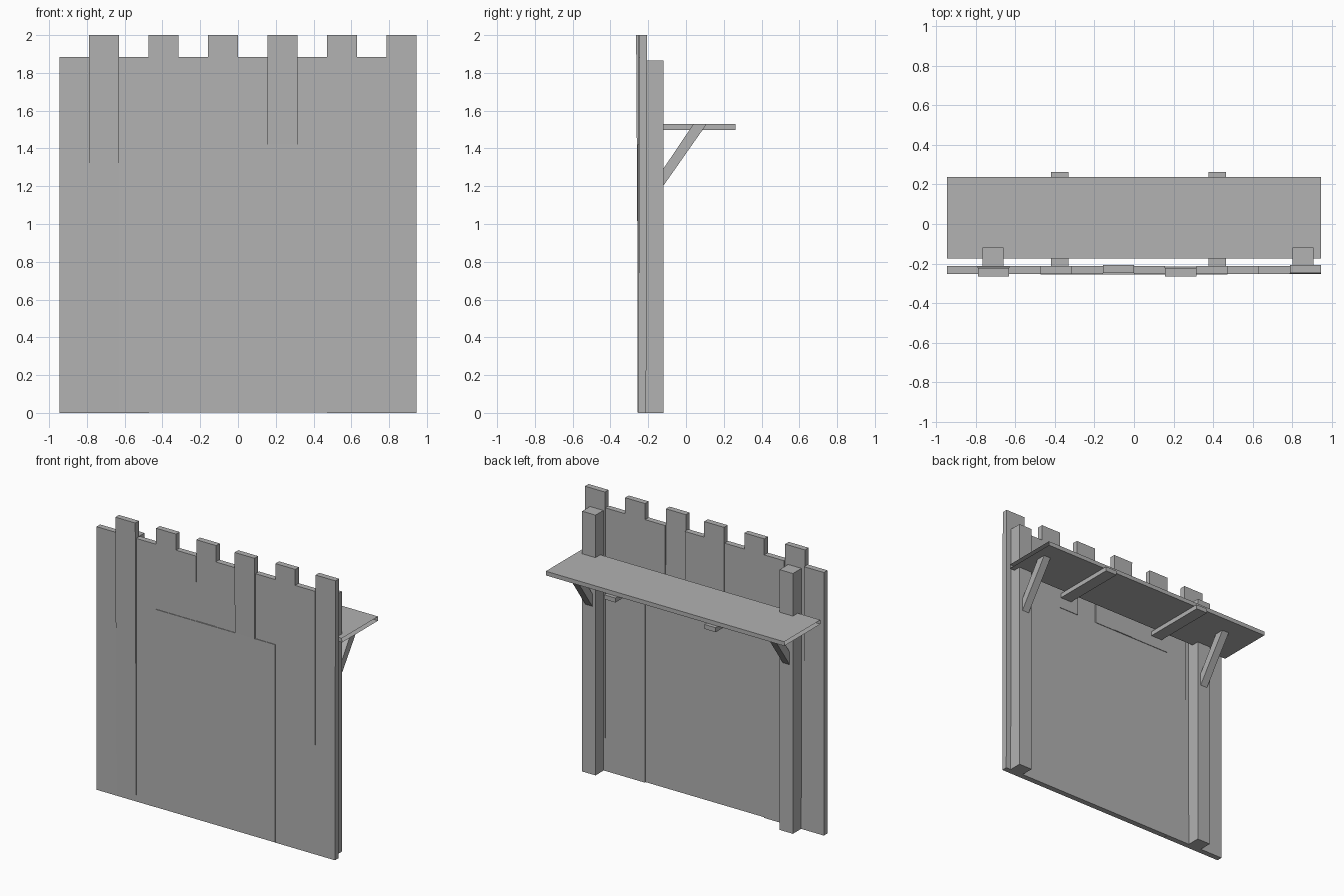
import bpy
import bmesh
from mathutils import Vector

cube = bpy.data.objects.get("Cube")
if cube:
    bpy.data.objects.remove(cube, do_unlink=True)

# One plain grey for the whole palisade
GREY = (0.445, 0.445, 0.445, 1.0)
grey = bpy.data.materials.new("plain_grey")
grey.use_nodes = True
grey.diffuse_color = GREY
grey.node_tree.nodes["Principled BSDF"].inputs["Base Color"].default_value = GREY


def finish(name, bm):
    mesh = bpy.data.meshes.new(name)
    bm.to_mesh(mesh)
    bm.free()
    mesh.materials.append(grey)
    obj = bpy.data.objects.new(name, mesh)
    bpy.context.collection.objects.link(obj)
    return obj


def box(name, low, high, lean=0.0, open_ends=False):
    """Box between two corners; lean shifts y in proportion to height."""
    low, high = Vector(low), Vector(high)
    bm = bmesh.new()
    bmesh.ops.create_cube(bm, size=1)
    for v in bm.verts:
        v.co = (low + high) / 2 + v.co * (high - low)
        v.co.y += lean * v.co.z / 2
    if open_ends:
        ends = [f for f in bm.faces if abs(f.normal.x) > 0.9]
        bmesh.ops.delete(bm, geom=ends, context='FACES_ONLY')
    return finish(name, bm)


def extruded(name, profile, x, width):
    """Solid from a (y, z) profile, centred on x."""
    bm = bmesh.new()
    face = bm.faces.new([bm.verts.new((x - width / 2, y, z)) for y, z in profile])
    grown = bmesh.ops.extrude_face_region(bm, geom=[face])["geom"]
    moved = [g for g in grown if isinstance(g, bmesh.types.BMVert)]
    bmesh.ops.translate(bm, verts=moved, vec=(width, 0, 0))
    bmesh.ops.recalc_face_normals(bm, faces=bm.faces)
    return finish(name, bm)


# Wall of vertical planks, alternately short and tall, a few leaning slightly
COUNT, HALF = 12, 0.945
PLANK = 2 * HALF / COUNT
DOOR_TOP = 1.42
LEAN = {1: -0.012, 7: -0.012, 5: 0.005, 11: 0.005}
for i in range(COUNT):
    x = -HALF + i * PLANK
    bottom = DOOR_TOP if 3 <= i <= 8 else 0
    top = 2.0 if i % 2 else 1.885
    box(f"wall_plank_{i + 1}", (x, -0.252, bottom), (x + PLANK, -0.211, top), LEAN.get(i, 0))

# Gate panel set into the wall, standing slightly proud
box("gate_panel", (-HALF / 2, -0.256, 0.003), (HALF / 2, -0.215, DOOR_TOP))

# Posts behind the wall, each with a diagonal brace
BRACE = [(-0.125, 1.195), (-0.125, 1.285), (0.04, 1.53), (0.11, 1.53)]
for side, x in (("left", 0.853), ("right", -0.712)):
    box(f"{side}_post", (x - 0.053, -0.215, 0), (x + 0.053, -0.118, 1.865))
    extruded(f"{side}_brace", BRACE, x, 0.055)

# Joists carrying the walkway
for side, x in (("left", 0.42), ("right", -0.375)):
    box(f"{side}_joist", (x - 0.045, -0.211, 1.498), (x + 0.045, 0.263, 1.53))

# Walkway boards
box("walkway", (-HALF, -0.173, 1.53), (HALF, 0.237, 1.56), open_ends=True)
